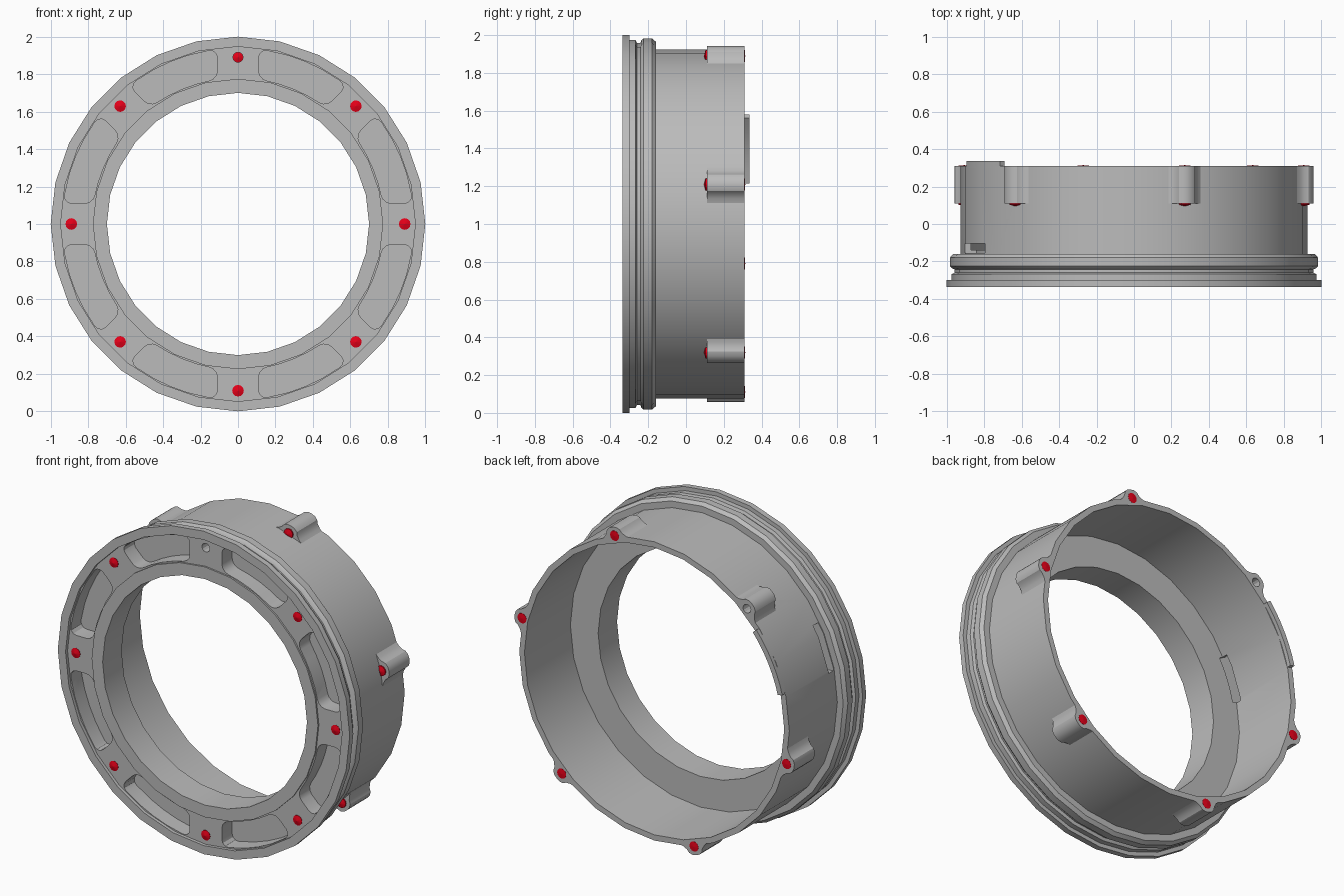
import bpy, bmesh, math
from math import sin, cos, radians, asin, degrees

if "Cube" in bpy.data.objects:
    bpy.data.objects.remove(bpy.data.objects["Cube"])

SIDES = 28


def material(name, rgb):
    m = bpy.data.materials.new(name)
    m.diffuse_color = (*rgb, 1)
    m.use_nodes = True
    m.node_tree.nodes["Principled BSDF"].inputs["Base Color"].default_value = m.diffuse_color
    return m


GREY = material("grey_metal", (0.5, 0.5, 0.5))
RED = material("red_thread", (0.8, 0.0, 0.01))


def polar(r, deg):
    """Point in the ring plane (x, z) about the ring axis at z = 1."""
    return r * cos(radians(deg)), 1 + r * sin(radians(deg))


def prism(bm, pts, y0, y1):
    """Extrude an (x, z) outline from y0 to y1."""
    a = [bm.verts.new((x, y0, z)) for x, z in pts]
    b = [bm.verts.new((x, y1, z)) for x, z in pts]
    bm.faces.new(a)
    bm.faces.new(b[::-1])
    n = len(pts)
    for i in range(n):
        j = (i + 1) % n
        bm.faces.new((a[i], b[i], b[j], a[j]))


def finish(bm, name, mat=None):
    bmesh.ops.recalc_face_normals(bm, faces=bm.faces[:])
    me = bpy.data.meshes.new(name)
    bm.to_mesh(me)
    bm.free()
    ob = bpy.data.objects.new(name, me)
    bpy.context.collection.objects.link(ob)
    if mat:
        me.materials.append(mat)
    return ob


def sector(r0, r1, a0, a1, n=6):
    angs = [a0 + (a1 - a0) * i / n for i in range(n + 1)]
    return [polar(r1, a) for a in angs] + [polar(r0, a) for a in reversed(angs)]


def circle(r, deg, rad, n=12):
    cx, cz = polar(r, deg)
    return [(cx + rad * cos(2 * math.pi * i / n), cz + rad * sin(2 * math.pi * i / n))
            for i in range(n)]


def pocket_outline(mid, r0=0.78, r1=0.938, gap=0.11, c=0.045):
    """Curved rounded rectangle between two screw bosses."""
    pts = []

    def add(r, inset, side):
        half = 22.5 - degrees(asin((gap + inset) / r))
        pts.append(polar(r, mid + side * half))

    def corner(outer, side, steps):
        for t in steps:
            k = radians(t)
            r = r1 - c + c * sin(k) if outer else r0 + c - c * sin(k)
            add(r, c - c * cos(k), side)

    up, down = (0, 30, 60, 90), (90, 60, 30, 0)
    corner(True, -1, up)
    pts.extend(polar(r1, mid + d) for d in (-6, 0, 6))
    corner(True, 1, down)
    corner(False, 1, up)
    pts.extend(polar(r0, mid + d) for d in (6, 0, -6))
    corner(False, -1, down)
    return pts


# Turned ring: profile of (y, radius)
profile = [(-.335, 1), (-.30, 1), (-.30, .975), (-.268, .975), (-.26, .958), (-.242, .958),
           (-.236, .973), (-.225, .983), (-.18, .983), (-.16, .965), (-.16, .925),
           (.31, .925), (.31, .89), (-.14, .89), (-.14, .70), (-.325, .70),
           (-.325, .775), (-.315, .775), (-.315, .947), (-.335, .947)]
bm = bmesh.new()
rings = []
for i in range(SIDES):
    row = []
    for y, r in profile:
        x, z = polar(r, 360 * i / SIDES)
        row.append(bm.verts.new((x, y, z)))
    rings.append(row)
for i in range(SIDES):
    a, b = rings[i], rings[(i + 1) % SIDES]
    for k in range(len(profile)):
        m = (k + 1) % len(profile)
        bm.faces.new((a[k], a[m], b[m], b[k]))
ring = finish(bm, "ring_body", GREY)

# Six screw lugs round the back edge
lug_angles = [13 + 60 * i for i in range(6)]
half = [(.10, .912), (.075, .926), (.055, .945), (.045, .966), (.025, .979)]
outline = half + [(0, .982)] + [(-w, r) for w, r in reversed(half)]
bm = bmesh.new()
for ang in lug_angles:
    c, s = cos(radians(ang)), sin(radians(ang))
    prism(bm, [(r * c - w * s, 1 + r * s + w * c) for w, r in outline], .11, .31)
lugs = finish(bm, "screw_lugs", GREY)

# Locating tab on the back edge
bm = bmesh.new()
prism(bm, sector(.89, .922, 141, 166), .30, .335)
finish(bm, "locating_tab", GREY)

# Cutter: front pockets, side slot and the two open holes
bm = bmesh.new()
for i in range(8):
    prism(bm, pocket_outline(22.5 + 45 * i), -.40, -.215)
prism(bm, sector(.86, .96, 150, 168), -.155, -.105)
prism(bm, circle(.89, 90, .027), -.40, -.22)
prism(bm, circle(.93, 133, .027), .22, .40)
cutter = finish(bm, "cutter")
cutter.hide_render = True
for ob in (ring, lugs):
    mod = ob.modifiers.new("cut", 'BOOLEAN')
    mod.operation = 'DIFFERENCE'
    mod.solver = 'EXACT'
    mod.object = cutter
    bpy.context.view_layer.objects.active = ob
    bpy.ops.object.modifier_apply(modifier=mod.name)
bpy.data.objects.remove(cutter)


# Red threaded inserts with shallow pointed ends
def insert(bm, r, ang, y0, y1, rad=.031):
    pts = circle(r, ang, rad)
    a = [bm.verts.new((x, y0, z)) for x, z in pts]
    b = [bm.verts.new((x, y1, z)) for x, z in pts]
    x, z = polar(r, ang)
    ta, tb = bm.verts.new((x, y0 - .008, z)), bm.verts.new((x, y1 + .003, z))
    for i in range(12):
        j = (i + 1) % 12
        bm.faces.new((a[i], b[i], b[j], a[j]))
        bm.faces.new((a[j], ta, a[i]))
        bm.faces.new((b[i], tb, b[j]))


bm = bmesh.new()
for i in range(8):
    insert(bm, .89, 45 * i, -.25 if i == 2 else -.317, -.17)
finish(bm, "front_inserts", RED)
bm = bmesh.new()
for ang in lug_angles:
    insert(bm, .93, ang, .103, .25 if ang == 133 else .311)
finish(bm, "lug_inserts", RED)

# Smooth the turned surfaces, keep edges sharp
for ob in (ring, lugs, bpy.data.objects["locating_tab"]):
    bpy.ops.object.select_all(action='DESELECT')
    ob.select_set(True)
    bpy.context.view_layer.objects.active = ob
    bpy.ops.object.shade_smooth_by_angle(angle=radians(28))
